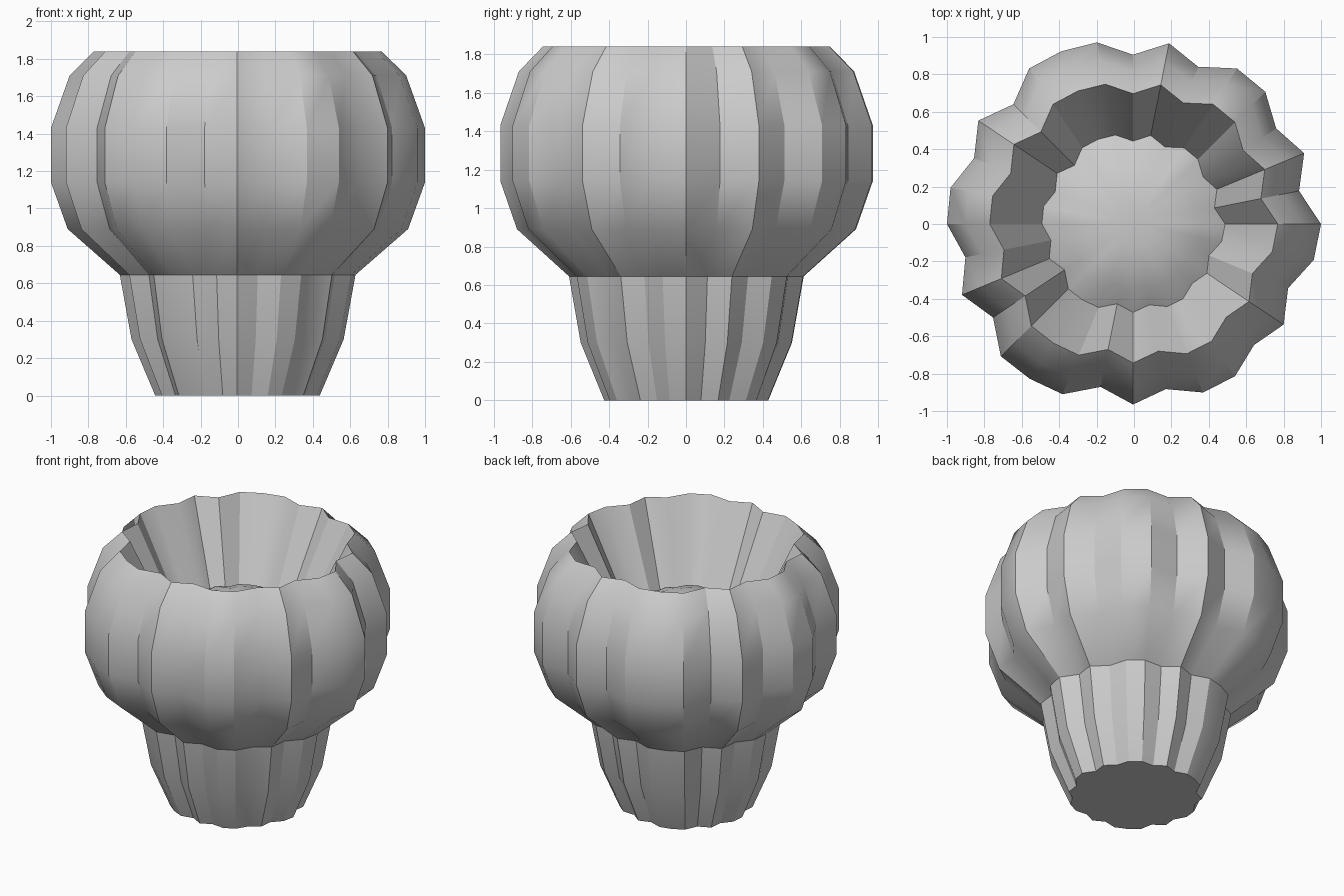
import bpy, bmesh, math

if "Cube" in bpy.data.objects:
    bpy.data.objects.remove(bpy.data.objects["Cube"])

# Lobed outline: radius factor at 32 even angles, counter-clockwise from +x
LOBES = [1.005, .905, .99, .92, 1.0, 1.0, .91, .985, .905, .99, 1.0, 1.0, .905, .995, .92, .995,
         .995, .914, .99, .9, 1.0, .995, .985, .888, .965, .9, .975, .98, .915, .968, .897, .985]
CX = -0.005


def lobed_loft(name, profile, cap_start=False, cap_end=False, angle=24):
    """Loft the lobed outline through (radius, height) pairs."""
    bm = bmesh.new()
    n = len(LOBES)
    rings = []
    for r, z in profile:
        rings.append([bm.verts.new((CX + r * k * math.cos(2 * math.pi * i / n),
                                    r * k * math.sin(2 * math.pi * i / n), z))
                      for i, k in enumerate(LOBES)])
    for a, b in zip(rings, rings[1:]):
        for i in range(n):
            j = (i + 1) % n
            bm.faces.new((a[i], a[j], b[j], b[i]))
    if cap_start:
        bm.faces.new(rings[0][::-1])
    if cap_end:
        bm.faces.new(rings[-1])
    mesh = bpy.data.meshes.new(name)
    bm.to_mesh(mesh)
    bm.free()
    ob = bpy.data.objects.new(name, mesh)
    bpy.context.collection.objects.link(ob)
    bpy.ops.object.select_all(action='DESELECT')
    ob.select_set(True)
    bpy.context.view_layer.objects.active = ob
    bpy.ops.object.shade_smooth_by_angle(angle=math.radians(angle))
    return ob


# Tapered stem with flat base
lobed_loft("stem", [(.44, 0), (.567, .3), (.63, .645)], cap_start=True)

# Rounded outer bowl, thin rim, then the inner wall
lobed_loft("bowl", [(.63, .645), (.91, .89), (1.0, 1.14), (1.0, 1.43), (.9, 1.71),
                    (.77, 1.84), (.49, 1.30)], angle=30)

# Low domed filling inside the bowl
lobed_loft("filling", [(.49, 1.30), (.37, 1.37), (.25, 1.41), (.13, 1.43)], cap_end=True, angle=40)
